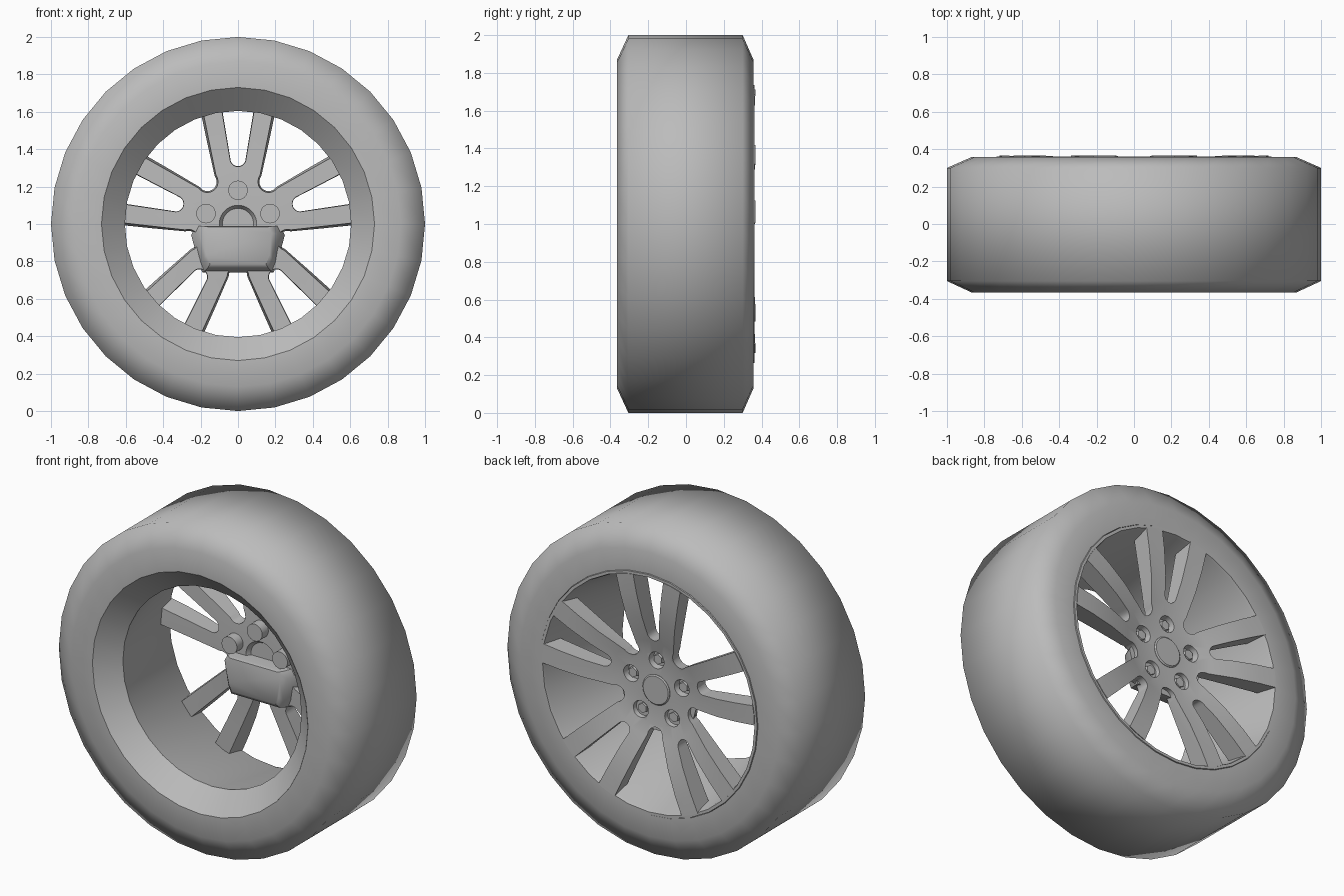
import bpy, bmesh
from math import sin, cos, pi, radians
from mathutils import Matrix, Vector

cube = bpy.data.objects.get("Cube")
if cube:
    bpy.data.objects.remove(cube, do_unlink=True)

grey = bpy.data.materials.new("plain grey")
grey.use_nodes = True
grey.diffuse_color = (0.5, 0.5, 0.5, 1)
grey.node_tree.nodes["Principled BSDF"].inputs["Base Color"].default_value = grey.diffuse_color

AXLE = Vector((0, 0, 1))


def finish(name, bm, angle=30):
    bmesh.ops.remove_doubles(bm, verts=bm.verts, dist=0.0005)
    bmesh.ops.recalc_face_normals(bm, faces=bm.faces)
    mesh = bpy.data.meshes.new(name)
    bm.to_mesh(mesh)
    bm.free()
    mesh.materials.append(grey)
    ob = bpy.data.objects.new(name, mesh)
    bpy.context.collection.objects.link(ob)
    smooth(ob, angle)
    return ob


def smooth(ob, angle):
    bpy.ops.object.select_all(action="DESELECT")
    ob.select_set(True)
    bpy.context.view_layer.objects.active = ob
    bpy.ops.object.shade_smooth_by_angle(angle=radians(angle))


def loft(bm, rings, caps=True):
    """Join rings of points with quads, then cap the ends."""
    rows = [[bm.verts.new(p) for p in ring] for ring in rings]
    for a, b in zip(rows, rows[1:]):
        for i in range(len(a)):
            j = (i + 1) % len(a)
            bm.faces.new((a[i], a[j], b[j], b[i]))
    if caps:
        bm.faces.new(rows[0])
        bm.faces.new(rows[-1])


def circle(r, y, n, centre=AXLE):
    return [centre + Vector((r * sin(2 * pi * i / n), y, r * cos(2 * pi * i / n)))
            for i in range(n)]


def lathe(name, profile, n, angle=30, closed=True):
    """Turn a (radius, y) profile about the axle."""
    bm = bmesh.new()
    rings = [circle(r, y, n) for r, y in profile]
    if closed:
        rings.append(rings[0])
    loft(bm, rings, caps=not closed)
    return finish(name, bm, angle)


def turned(angle):
    """Direction away from the axle, and its sideways partner."""
    return Vector((sin(angle), 0, cos(angle))), Vector((cos(angle), 0, -sin(angle)))


def slot(bm, angle, base, radius, slope, flare):
    """Round-bottomed wedge that opens towards the rim and the inside."""
    out, side = turned(angle)
    rings = []
    for y, grow in ((0.1, flare), (0.37, 0), (0.5, 0)):
        w = radius + grow
        pts = [(w * cos(a), base - w * sin(a)) for a in (pi * k / 10 for k in range(11))]
        far = w + slope * (0.85 - base)
        pts += [(-far, 0.85), (far, 0.85)]
        rings.append([AXLE + side * u + out * r + Vector((0, y, 0)) for u, r in pts])
    loft(bm, rings)


# Tyre: wide tread with bevelled shoulders
lathe("tyre", [(0.73, -0.365), (0.87, -0.365), (1, -0.305), (1, 0.3), (0.87, 0.357),
               (0.738, 0.357)], 32, 80)

# Rim: outer lip, tapering barrel and inner flare
lathe("rim", [(0.738, 0.345), (0.735, 0.362), (0.718, 0.362), (0.712, 0.345),
              (0.605, -0.25), (0.73, -0.366)], 32)

# Dished wheel disc, later cut into five pairs of spokes
disc = lathe("spokes", [(0.09, 0.285), (0.22, 0.285), (0.3, 0.305), (0.45, 0.342), (0.6, 0.361),
                        (0.72, 0.367), (0.7, 0.24), (0.5, 0.235), (0.32, 0.228), (0.22, 0.22),
                        (0.1, 0.22), (0.08, 0.25)], 60)

# Cutters: slots within and between spoke pairs, and bolt recesses
bm = bmesh.new()
for i in range(5):
    a = 2 * pi * i / 5
    slot(bm, a, 0.35, 0.04, 0.17, 0.006)
    slot(bm, a + pi / 5, 0.28, 0.042, 0.46, 0.03)
    seat = AXLE + turned(a)[0] * 0.18
    loft(bm, [circle(0.045, 0.24, 24, seat), circle(0.055, 0.32, 24, seat)])
cutter = finish("spoke_cutter", bm)
cutter.hide_render = True
cutter.hide_viewport = True
cut = disc.modifiers.new("cut", "BOOLEAN")
cut.operation = "DIFFERENCE"
cut.solver = "EXACT"
cut.object = cutter
bpy.context.view_layer.objects.active = disc
bpy.ops.object.modifier_apply(modifier="cut")
bpy.data.objects.remove(cutter, do_unlink=True)
smooth(disc, 30)

# Centre cap
lathe("centre_cap", [(0.088, 0.245), (0.092, 0.288), (0.085, 0.294)], 32, closed=False)

# Wheel bolts: stud on the inside, small head in each recess
for i in range(5):
    seat = AXLE + turned(2 * pi * i / 5)[0] * 0.18
    bm = bmesh.new()
    loft(bm, [circle(0.052, 0.16, 24, seat), circle(0.052, 0.245, 24, seat)])
    loft(bm, [circle(0.034, 0.24, 6, seat), circle(0.03, 0.272, 6, seat)])
    finish(f"wheel_bolt_{i + 1}", bm)

# Brake caliper: tapered block with a bevelled edge
bm = bmesh.new()
rings = []
for y, top, wide, mid, low, z0 in ((0.15, 0.985, 0.18, 0.95, 0.15, 0.785),
                                   (0.17, 0.99, 0.21, 0.95, 0.165, 0.76),
                                   (0.26, 0.99, 0.25, 0.94, 0.19, 0.74)):
    half = [(wide * 0.9, top), (wide, mid), (low + 0.02, z0 + 0.05), (low, z0)]
    ring = half + [(-x, z) for x, z in reversed(half)]
    rings.append([Vector((x, y, z)) for x, z in ring])
loft(bm, rings)
finish("brake_caliper", bm, 40)
